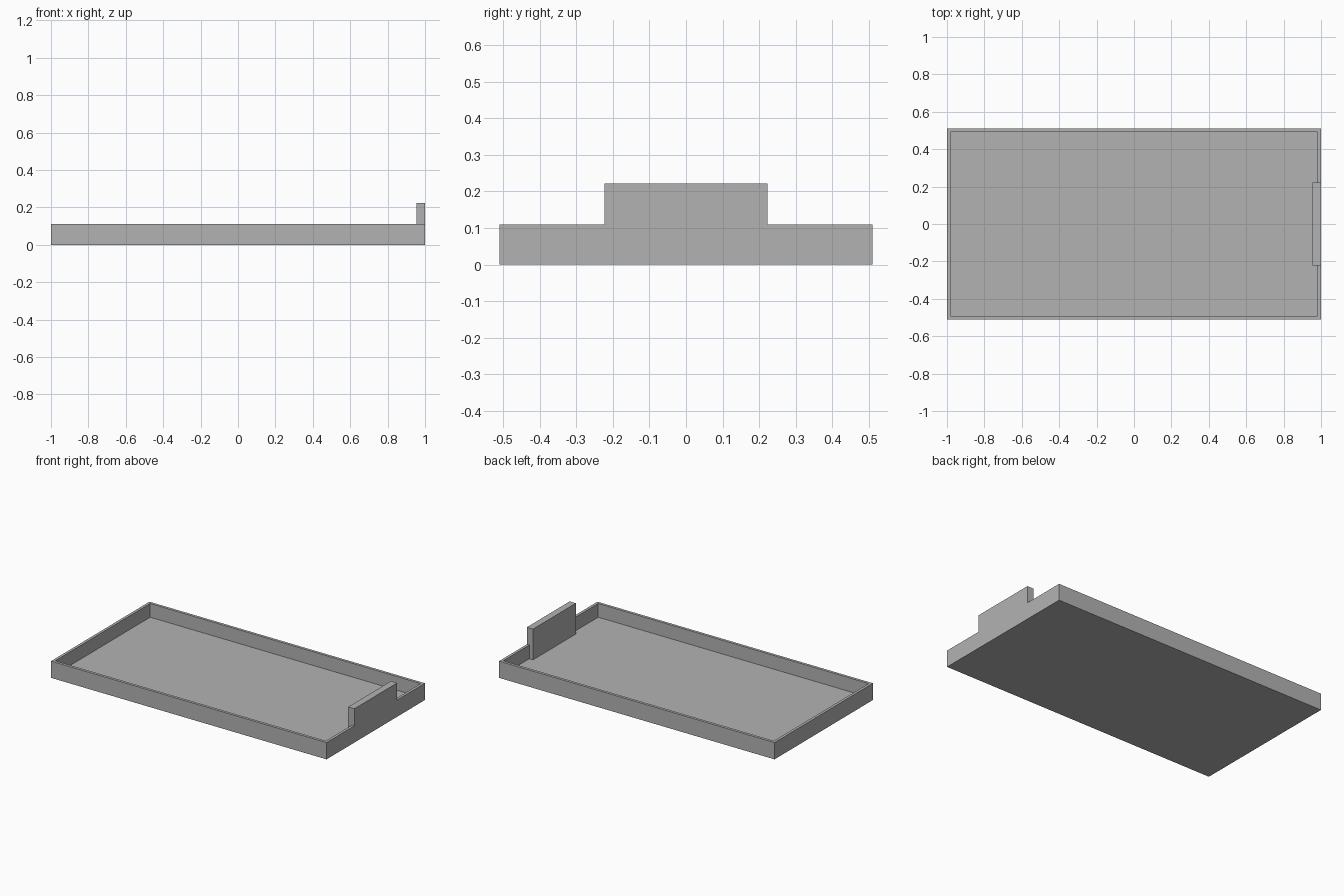
import bpy
import bmesh
from mathutils import Matrix, Vector

default = bpy.data.objects.get("Cube")
if default:
    bpy.data.objects.remove(default, do_unlink=True)

LENGTH, WIDTH, HEIGHT = 2.0, 1.02, 0.11
WALL, FLOOR = 0.018, 0.02
TAB_THICK, TAB_WIDTH, TAB_TOP = 0.045, 0.444, 0.222

grey = bpy.data.materials.new("plain grey")
grey.use_nodes = True
colour = (0.45, 0.45, 0.45, 1)
grey.diffuse_color = colour
grey.node_tree.nodes["Principled BSDF"].inputs["Base Color"].default_value = colour


def box(name, low, high):
    """Axis-aligned box between two corners."""
    low, high = Vector(low), Vector(high)
    bm = bmesh.new()
    bmesh.ops.create_cube(bm, size=1, matrix=Matrix.Translation((low + high) / 2)
                          @ Matrix.Diagonal((*(high - low), 1)))
    mesh = bpy.data.meshes.new(name)
    bm.to_mesh(mesh)
    bm.free()
    mesh.materials.append(grey)
    obj = bpy.data.objects.new(name, mesh)
    bpy.context.collection.objects.link(obj)
    return obj


def combine(target, helper, operation):
    """Apply a boolean and remove the helper object."""
    mod = target.modifiers.new(operation.lower(), 'BOOLEAN')
    mod.operation, mod.solver, mod.object = operation, 'EXACT', helper
    bpy.context.view_layer.objects.active = target
    bpy.ops.object.modifier_apply(modifier=mod.name)
    bpy.data.objects.remove(helper, do_unlink=True)


x, y = LENGTH / 2, WIDTH / 2

# Shallow tray with thin walls
tray = box("tray", (-x, -y, 0), (x, y, HEIGHT))
hollow = box("tray_hollow", (WALL - x, WALL - y, FLOOR), (x - WALL, y - WALL, HEIGHT + 0.1))
combine(tray, hollow, 'DIFFERENCE')

# Upright tab standing on the floor, flush with the end wall
tab = box("end_tab", (x - TAB_THICK, -TAB_WIDTH / 2, FLOOR / 2), (x, TAB_WIDTH / 2, TAB_TOP))
combine(tray, tab, 'UNION')
